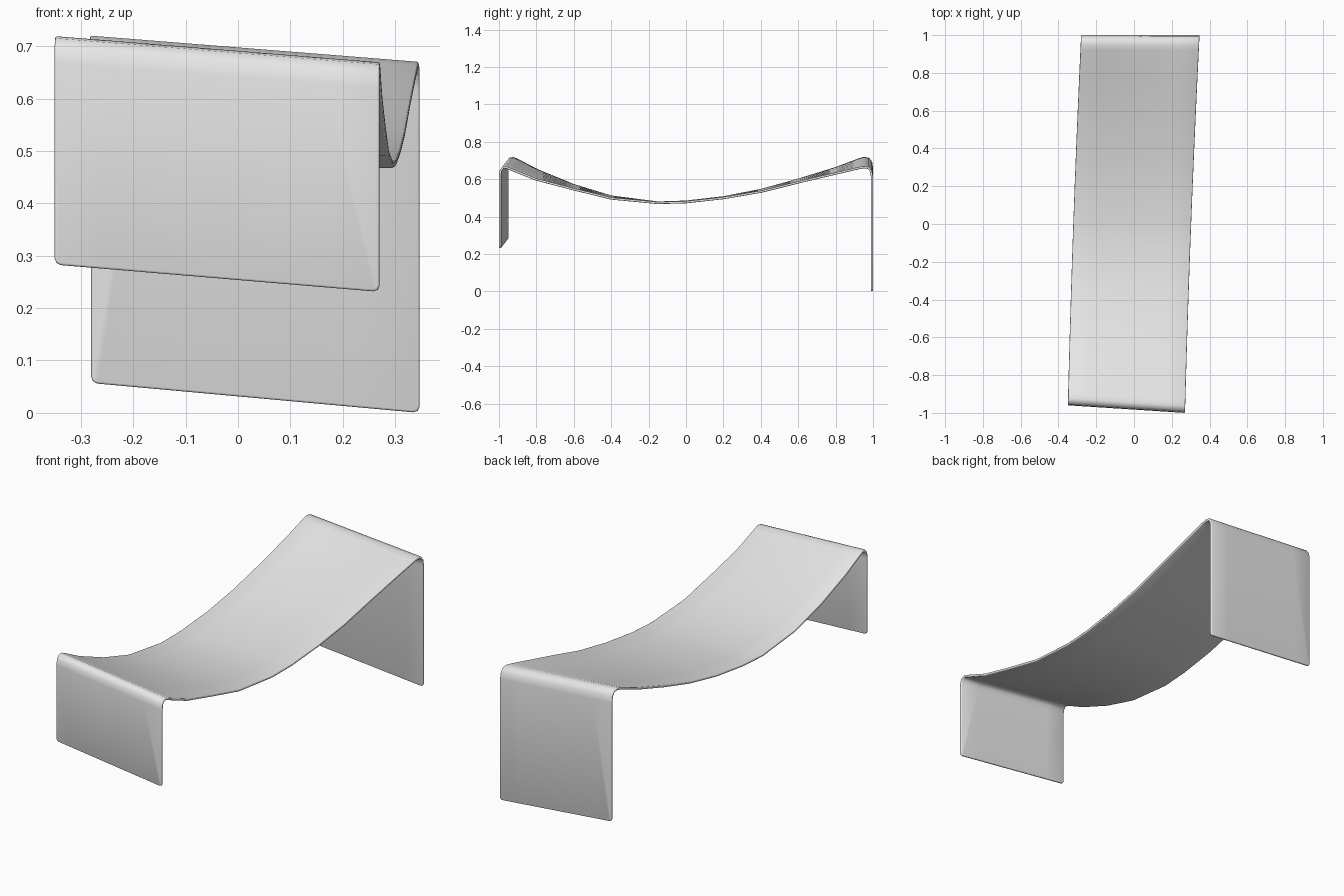
import bpy, bmesh

if "Cube" in bpy.data.objects:
    bpy.data.objects.remove(bpy.data.objects["Cube"])

# One colour for the whole sheet
grey = bpy.data.materials.new("light grey")
grey.diffuse_color = (0.8, 0.8, 0.8, 1)
grey.use_nodes = True
grey.node_tree.nodes["Principled BSDF"].inputs["Base Color"].default_value = grey.diffuse_color

# Centre line of the draped sheet, front flap to back flap:
# (left edge y, z, right edge y, z)
ROWS = [
    (-0.954, 0.283, -0.994, 0.231),
    (-0.954, 0.668, -0.994, 0.620),
    (-0.951, 0.694, -0.991, 0.645),
    (-0.940, 0.710, -0.980, 0.660),
    (-0.922, 0.713, -0.963, 0.663),
    (-0.895, 0.700, -0.935, 0.652),
    (-0.790, 0.646, -0.800, 0.598),
    (-0.600, 0.568, -0.600, 0.546),
    (-0.400, 0.507, -0.400, 0.497),
    (-0.150, 0.475, -0.150, 0.473),
    (0.000, 0.480, 0.000, 0.477),
    (0.200, 0.503, 0.200, 0.499),
    (0.400, 0.542, 0.400, 0.533),
    (0.600, 0.597, 0.600, 0.583),
    (0.800, 0.659, 0.800, 0.630),
    (0.925, 0.706, 0.920, 0.658),
    (0.953, 0.714, 0.950, 0.664),
    (0.976, 0.709, 0.975, 0.660),
    (0.990, 0.690, 0.989, 0.643),
    (0.994, 0.660, 0.994, 0.615),
    (0.994, 0.057, 0.994, 0.000),
]
COLS = 6


def edge_x(y, front, back):
    t = (y + 1) / 2
    return front + (back - front) * t - 0.024 * t * (1 - t)


# Draped sheet: both side edges joined by evenly spaced columns
bm = bmesh.new()
grid = []
for yl, zl, yr, zr in ROWS:
    xl, xr = edge_x(yl, -0.351, -0.28), edge_x(yr, 0.27, 0.347)
    row = []
    for i in range(COLS + 1):
        t = i / COLS
        row.append(bm.verts.new((xl + (xr - xl) * t, yl + (yr - yl) * t, zl + (zr - zl) * t)))
    grid.append(row)
for a, b in zip(grid, grid[1:]):
    for i in range(COLS):
        bm.faces.new((a[i], a[i + 1], b[i + 1], b[i]))

# Clipped corners at the flap bottoms
corners = [grid[r][c] for r in (0, -1) for c in (0, -1)]
bmesh.ops.bevel(bm, geom=corners, offset=0.012, segments=2, profile=0.5, affect='VERTICES')

mesh = bpy.data.meshes.new("draped_sheet")
bm.to_mesh(mesh)
bm.free()
mesh.materials.append(grey)
sheet = bpy.data.objects.new("draped_sheet", mesh)
bpy.context.collection.objects.link(sheet)

# Thickness and softened rim
solid = sheet.modifiers.new("thickness", 'SOLIDIFY')
solid.thickness = 0.012
solid.offset = 0
rim = sheet.modifiers.new("soft rim", 'BEVEL')
rim.width = 0.004
rim.segments = 2
rim.limit_method = 'ANGLE'
rim.angle_limit = 1.0

bpy.context.view_layer.objects.active = sheet
sheet.select_set(True)
bpy.ops.object.shade_smooth_by_angle(angle=0.9)
